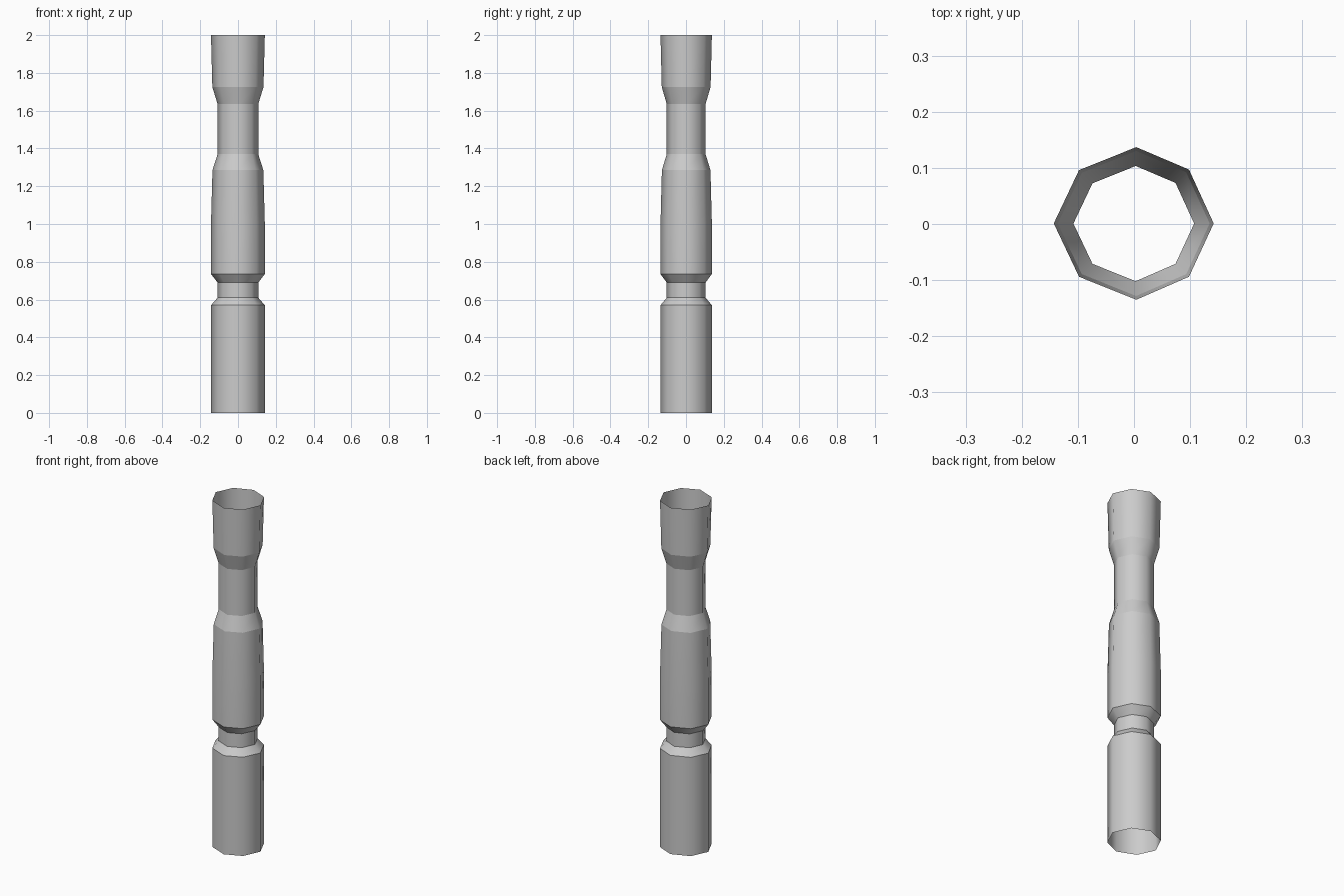
import bpy, bmesh

if "Cube" in bpy.data.objects:
    bpy.data.objects.remove(bpy.data.objects["Cube"])

# Slightly irregular eight-sided cross-section at full width
SECTION = [(0.142, 0.001), (0.098, 0.097), (0.004, 0.137), (-0.098, 0.096),
           (-0.143, 0.001), (-0.098, -0.094), (0.004, -0.135), (0.098, -0.094)]

# Height, scale of section, hard crease
RINGS = [(0.0, 1.0, False), (0.57, 1.0, True), (0.61, 0.755, True),
         (0.69, 0.755, True), (0.735, 1.0, True), (1.0, 1.0, False),
         (1.285, 0.945, True), (1.37, 0.755, True), (1.635, 0.755, True),
         (1.725, 0.95, True), (2.0, 1.0, False)]

# Open tube skinned between the rings
bm = bmesh.new()
loops = [[bm.verts.new((x * s, y * s, z)) for x, y in SECTION] for z, s, _ in RINGS]
n = len(SECTION)
for low, high in zip(loops, loops[1:]):
    for i in range(n):
        j = (i + 1) % n
        bm.faces.new((low[i], low[j], high[j], high[i])).smooth = True

# Crisp edges around the necks, smooth shading around the tube
for ring, (_, _, hard) in zip(loops, RINGS):
    for i in range(n):
        bm.edges.get((ring[i], ring[(i + 1) % n])).smooth = not hard

mesh = bpy.data.meshes.new("necked_tube")
bm.to_mesh(mesh)
bm.free()
tube = bpy.data.objects.new("necked_tube", mesh)
bpy.context.collection.objects.link(tube)
